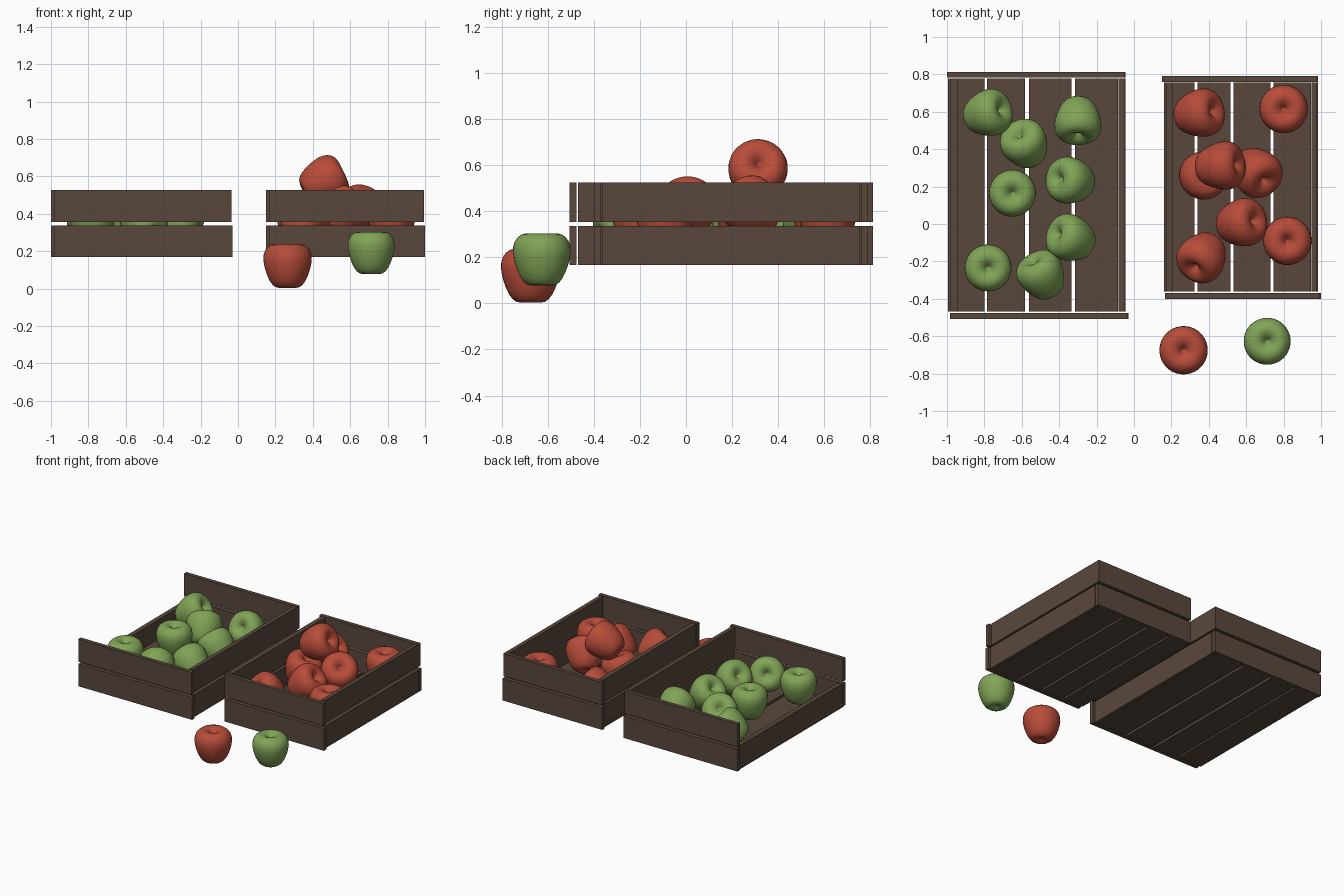
import bpy, bmesh, math
from mathutils import Vector

old = bpy.data.objects.get("Cube")
if old:
    bpy.data.objects.remove(old, do_unlink=True)


def material(name, rgb):
    m = bpy.data.materials.new(name)
    m.use_nodes = True
    m.diffuse_color = (*rgb, 1)
    m.node_tree.nodes["Principled BSDF"].inputs["Base Color"].default_value = (*rgb, 1)
    return m


wood = material("dark_wood", (0.10, 0.064, 0.046))
green = material("green_skin", (0.22, 0.37, 0.095))
red = material("red_skin", (0.48, 0.073, 0.042))


def add_object(name, mesh):
    ob = bpy.data.objects.new(name, mesh)
    bpy.context.scene.collection.objects.link(ob)
    return ob


def board(name, xs, ys, zs):
    bm = bmesh.new()
    bmesh.ops.create_cube(bm, size=1)
    for v in bm.verts:
        v.co = [r[0] if c < 0 else r[1] for c, r in zip(v.co, (xs, ys, zs))]
    mesh = bpy.data.meshes.new(name)
    bm.to_mesh(mesh)
    bm.free()
    mesh.materials.append(wood)
    add_object(name, mesh)


# Crates: two rows of wall boards around a floor of spaced planks
def crate(name, x0, x1, y0, y1, planks, rows_left):
    t = 0.03
    rows = [(0.168, 0.337), (0.355, 0.526)]
    inner = (y0 + t + 0.008, y1 - t - 0.003)
    for i, z in enumerate(rows):
        step = 0.006 * i
        board(f"{name}_front_board", (x0 + 0.015, x1 - step), (y0, y0 + t), z)
        board(f"{name}_back_board", (x0, x1 - 0.015 - step), (y1 - t, y1), z)
        board(f"{name}_left_side_board", (x1 - 0.046 - step, x1 - 0.015 - step), inner, z)
        if i < rows_left:
            low = 0.19 if i == 0 else z[0]
            board(f"{name}_right_side_board", (x0 + 0.02, x0 + 0.055), inner, (low, z[1]))
    for p in planks:
        board(f"{name}_floor_plank", p, inner, (0.17, 0.19))


crate("wide_crate", -1, -0.03, -0.507, 0.812,
      [(-0.995, -0.80), (-0.785, -0.583), (-0.562, -0.335), (-0.315, -0.085)], 1)
crate("narrow_crate", 0.15, 1.0, -0.4, 0.79,
      [(0.16, 0.323), (0.34, 0.515), (0.533, 0.73), (0.747, 0.945)], 2)


# Apple: lathed profile with a hollow at the top and a smaller one below
def apple_mesh(name, mat, scale):
    profile = [(0, -0.095), (0.03, -0.115), (0.065, -0.118), (0.097, -0.085), (0.121, -0.025),
               (0.135, 0.035), (0.127, 0.085), (0.095, 0.117), (0.055, 0.12), (0.02, 0.097), (0, 0.06)]
    bm = bmesh.new()
    verts = [bm.verts.new((r * scale, 0, z * scale)) for r, z in profile]
    edges = [bm.edges.new(pair) for pair in zip(verts, verts[1:])]
    bmesh.ops.spin(bm, geom=verts + edges, cent=(0, 0, 0), axis=(0, 0, 1),
                   angle=math.tau, steps=20, use_merge=False)
    bmesh.ops.remove_doubles(bm, verts=bm.verts, dist=0.0005)
    bmesh.ops.recalc_face_normals(bm, faces=bm.faces)
    for f in bm.faces:
        f.smooth = True
    mesh = bpy.data.meshes.new(name)
    bm.to_mesh(mesh)
    bm.free()
    mesh.materials.append(mat)
    return mesh


# Each apple: position, compass heading of its lean, lean angle (degrees)
def place(name, mesh, spots):
    for x, y, z, heading, lean in spots:
        ob = add_object(name, mesh)
        ob.location = (x, y, z)
        h, a = math.radians(heading), math.radians(lean)
        axis = Vector((math.sin(a) * math.cos(h), math.sin(a) * math.sin(h), math.cos(a)))
        ob.rotation_mode = 'QUATERNION'
        ob.rotation_quaternion = Vector((0, 0, 1)).rotation_difference(axis)
        sub = ob.modifiers.new("smooth", 'SUBSURF')
        sub.levels = sub.render_levels = 1


place("green_apple", apple_mesh("green_apple", green, 0.97), [
    (-0.79, 0.59, 0.36, 15, 55), (-0.58, 0.42, 0.355, 120, 45), (-0.30, 0.56, 0.375, -90, 60),
    (-0.65, 0.165, 0.355, 0, 0), (-0.33, 0.23, 0.355, 170, 45), (-0.33, -0.08, 0.355, 160, 55),
    (-0.78, -0.235, 0.355, 0, 0), (-0.49, -0.28, 0.355, 120, 65), (0.712, -0.627, 0.19, 0, 0)])
place("red_apple", apple_mesh("red_apple", red, 1.0), [
    (0.34, 0.59, 0.36, 10, 55), (0.80, 0.615, 0.365, 0, 0), (0.36, 0.26, 0.36, 0, 20),
    (0.65, 0.285, 0.41, -50, 45), (0.455, 0.31, 0.57, 5, 65), (0.565, 0.005, 0.405, 10, 50),
    (0.82, -0.09, 0.355, 0, 0), (0.37, -0.17, 0.355, -125, 50), (0.265, -0.675, 0.12, 0, 0)])
